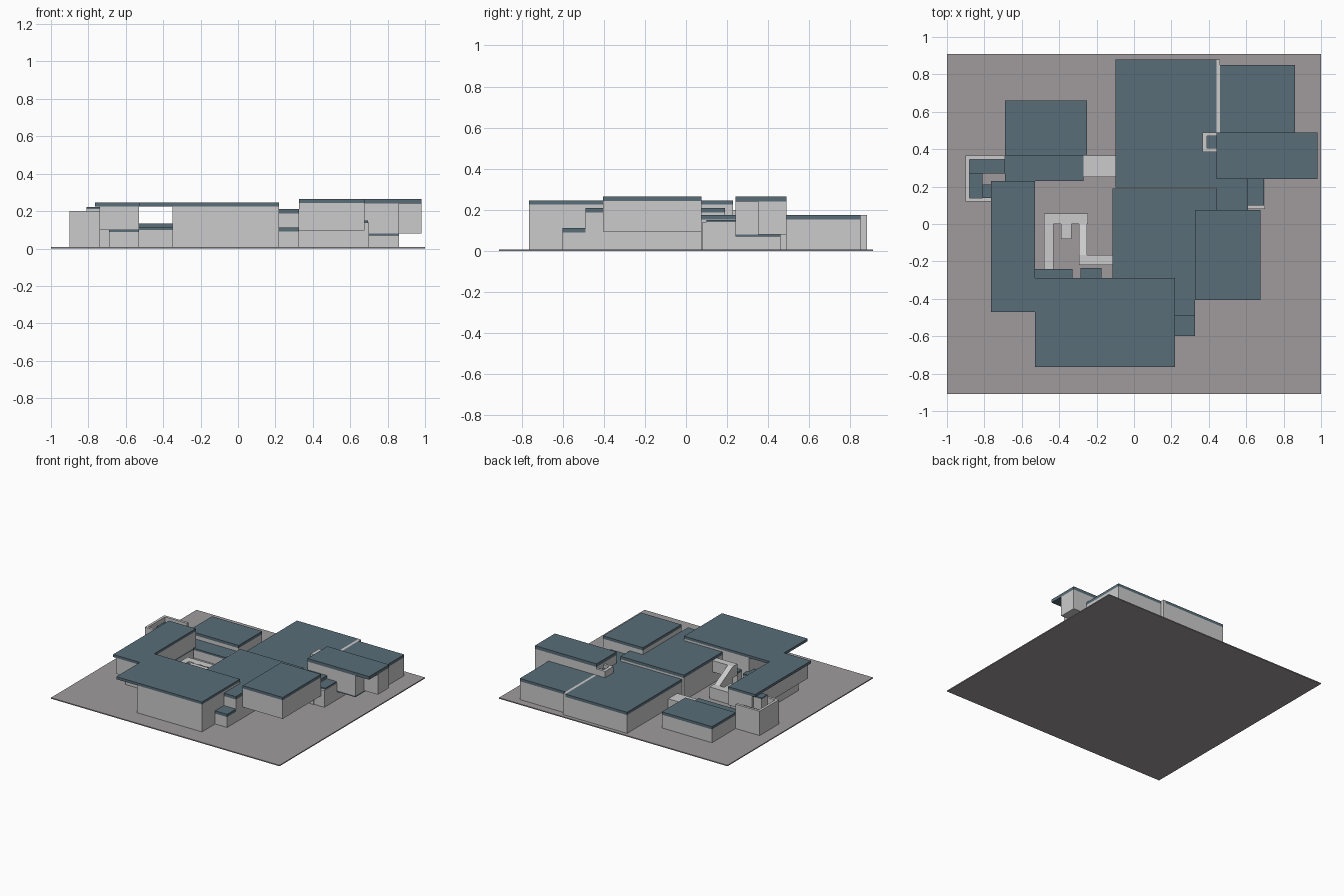
import bpy, bmesh


def material(name, rgb):
    m = bpy.data.materials.new(name)
    m.diffuse_color = (*rgb, 1)
    return m


SLATE = material("slate_roof", (0.10, 0.155, 0.19))
PAVING = material("paving", (0.35, 0.33, 0.335))


def prism(name, bottom, top, mat=None):
    """Solid between two matching rings of points."""
    bm = bmesh.new()
    b = [bm.verts.new(p) for p in bottom]
    t = [bm.verts.new(p) for p in top]
    bm.faces.new(b[::-1])
    bm.faces.new(t)
    n = len(b)
    for i in range(n):
        j = (i + 1) % n
        bm.faces.new((b[i], b[j], t[j], t[i]))
    me = bpy.data.meshes.new(name)
    bm.to_mesh(me)
    bm.free()
    ob = bpy.data.objects.new(name, me)
    bpy.context.collection.objects.link(ob)
    if mat:
        me.materials.append(mat)
    return ob


def outline(name, pts, z0, z1, mat=None):
    return prism(name, [(x, y, z0) for x, y in pts], [(x, y, z1) for x, y in pts], mat)


def box(name, x0, x1, y0, y1, z0, z1, mat=None):
    return outline(name, [(x0, y0), (x1, y0), (x1, y1), (x0, y1)], z0, z1, mat)


def block(name, x0, x1, y0, y1, z0, z1, roof=0.022):
    """Walls with a flat slate roof flush with the outer faces."""
    box(name + "_walls", x0, x1, y0, y1, z0, z1 - roof)
    box(name + "_roof", x0, x1, y0, y1, z1 - roof, z1, SLATE)


G = 0.008
box("ground_slab", -1, 1, -0.91, 0.91, 0, G, PAVING)

# Rear halls and the parapet wall dividing them
block("rear_hall", -0.10, 0.44, 0.195, 0.88, G, 0.175)
box("dividing_wall", 0.44, 0.46, 0.49, 0.88, G, 0.175)
block("rear_right_hall", 0.46, 0.86, 0.49, 0.85, G, 0.175)

# Raised right wing with an overhanging end
box("wing_base", 0.44, 0.70, 0.24, 0.46, G, 0.07)
box("wing_floor", 0.44, 0.86, 0.24, 0.46, 0.07, 0.08, SLATE)
box("wing_walls", 0.44, 0.86, 0.24, 0.49, 0.08, 0.24)
box("wing_end", 0.86, 0.98, 0.35, 0.49, 0.08, 0.24)
box("wing_roof", 0.44, 0.98, 0.24, 0.49, 0.24, 0.265, SLATE)

# Small links on the right side
block("right_link", 0.44, 0.61, 0.075, 0.24, G, 0.175)
box("porch_walls", 0.61, 0.70, 0.08, 0.24, G, 0.14)
box("porch_roof", 0.61, 0.695, 0.10, 0.24, 0.14, 0.15, SLATE)

# Central block with its roof running out to the front link
hub = [(-0.115, -0.30), (0.22, -0.30), (0.22, -0.49), (0.325, -0.49),
       (0.325, 0.075), (0.44, 0.075), (0.44, 0.19), (-0.115, 0.19)]
outline("central_walls", hub, G, 0.187)
outline("central_roof", hub, 0.187, 0.21, SLATE)
block("front_step", 0.22, 0.325, -0.60, -0.49, G, 0.112)

# Raised box on the right front
block("right_box", 0.325, 0.675, -0.405, 0.075, 0.095, 0.265)

# Front hall with roof overhanging to the left
box("front_hall_walls", -0.35, 0.22, -0.765, -0.29, G, 0.225)
box("front_hall_roof", -0.53, 0.22, -0.765, -0.29, 0.225, 0.245, SLATE)

# Left wing, raised over a narrower base
block("left_base", -0.69, -0.53, -0.42, 0.20, G, 0.10, 0.012)
box("left_wing_walls", -0.74, -0.53, -0.47, 0.23, 0.10, 0.225)
box("left_wing_roof", -0.765, -0.53, -0.47, 0.23, 0.225, 0.245, SLATE)
block("court_corner", -0.53, -0.33, -0.35, -0.24, G, 0.115, 0.015)
block("court_bay", -0.285, -0.175, -0.29, -0.235, G, 0.115, 0.015)

# Rear left pavilion
block("pavilion", -0.69, -0.25, 0.365, 0.66, G, 0.135)
block("pavilion_link", -0.69, -0.27, 0.23, 0.365, G, 0.085, 0.015)
box("rear_terrace", -0.27, -0.10, 0.25, 0.365, G, 0.085)

# Walled annex on the far left
box("annex_west_wall", -0.90, -0.88, 0.12, 0.365, G, 0.20)
box("annex_north_wall", -0.88, -0.69, 0.345, 0.365, G, 0.20)
box("annex_south_wall", -0.88, -0.74, 0.12, 0.14, G, 0.20)
block("annex_rear", -0.88, -0.69, 0.27, 0.345, G, 0.16, 0.015)
block("annex_side", -0.88, -0.81, 0.14, 0.27, G, 0.13, 0.015)
block("annex_tower", -0.81, -0.74, 0.14, 0.21, G, 0.222, 0.01)

# Courtyard walkway, ramp and bridge
walk = [(-0.48, -0.24), (-0.43, -0.24), (-0.43, 0.0), (-0.39, 0.0), (-0.39, -0.08),
        (-0.335, -0.08), (-0.335, 0.0), (-0.245, 0.0), (-0.245, 0.055), (-0.48, 0.055)]
outline("court_walkway", walk, G, 0.10)
rx = (-0.295, -0.25)
prism("court_ramp",
      [(rx[0], -0.165, G), (rx[1], -0.165, G), (rx[1], 0, G), (rx[0], 0, G)],
      [(rx[0], -0.165, 0.19), (rx[1], -0.165, 0.19), (rx[1], 0, 0.10), (rx[0], 0, 0.10)])
box("court_bridge", -0.295, -0.115, -0.22, -0.165, 0.10, 0.19)

# Roof-top hatch on the rear hall, open in the middle
box("hatch_west", 0.365, 0.39, 0.385, 0.49, 0.175, 0.225)
for y0, y1 in ((0.385, 0.405), (0.47, 0.49)):
    box("hatch_side", 0.39, 0.44, y0, y1, 0.175, 0.225)
box("hatch_cover", 0.39, 0.44, 0.405, 0.47, 0.175, 0.20, SLATE)
